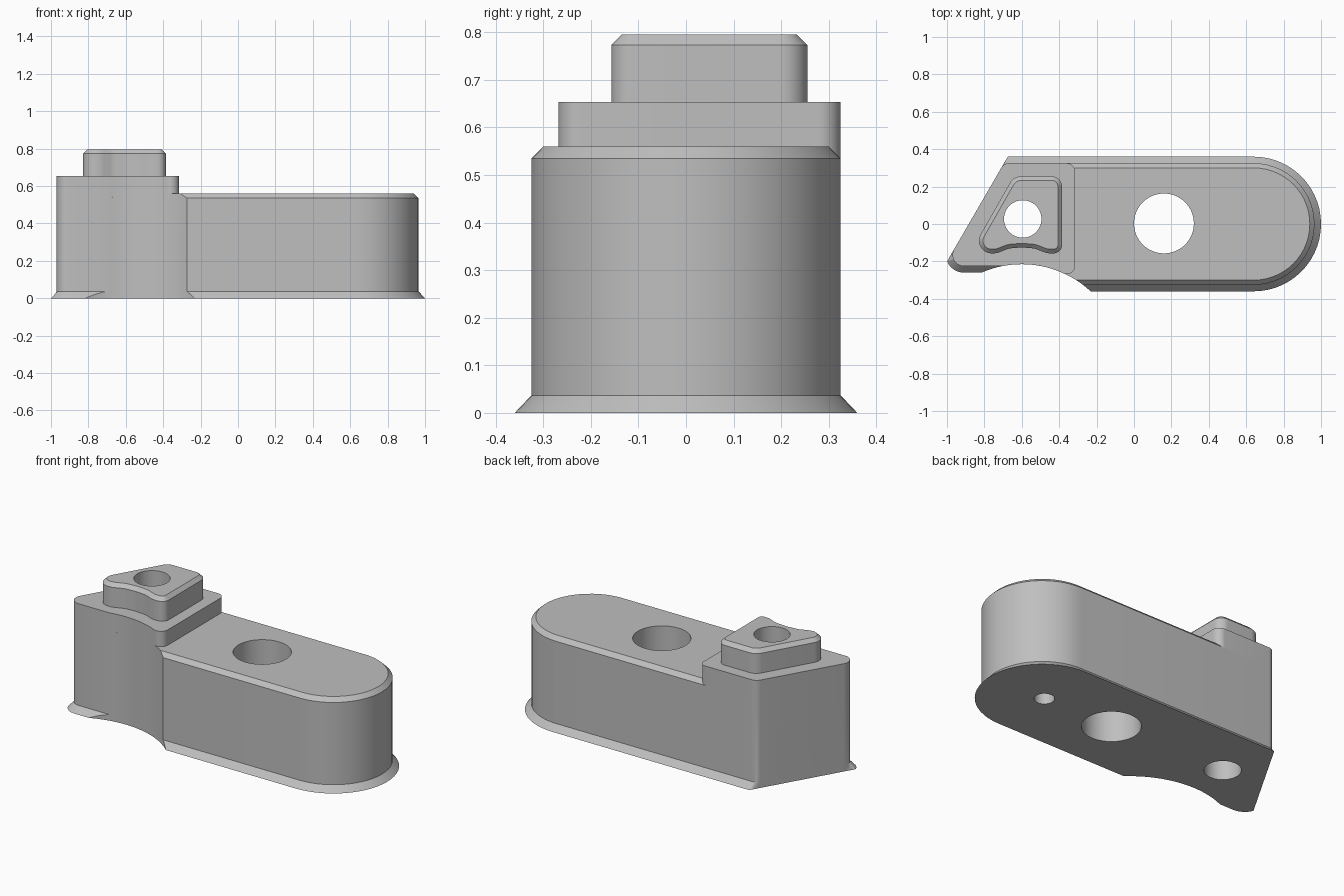
import bpy, bmesh, math
from mathutils import Vector

if "Cube" in bpy.data.objects:
    bpy.data.objects.remove(bpy.data.objects["Cube"])

grey = bpy.data.materials.new("plain_grey")
grey.use_nodes = True
COLOUR = (0.52, 0.52, 0.52, 1)
grey.diffuse_color = COLOUR
grey.node_tree.nodes["Principled BSDF"].inputs["Base Color"].default_value = COLOUR

RELIEF_X, RELIEF_Y, RELIEF_R = -0.6, -0.755, 0.54


def slant(y):
    """x of the angled end wall at a given y."""
    return -0.675 + 0.58 * (y - 0.36)


def outline(corners, grow=0.0, steps=14):
    """Offset a counter-clockwise polygon of (x, y, radius) and round its corners."""
    pts = []
    n = len(corners)
    for i, (x, y, r) in enumerate(corners):
        p = Vector((x, y))
        a = (p - Vector(corners[i - 1][:2])).normalized()
        b = (Vector(corners[(i + 1) % n][:2]) - p).normalized()
        na, nb = Vector((a.y, -a.x)), Vector((b.y, -b.x))
        miter = (na + nb) / (1 + na.dot(nb))
        turn = math.atan2(a.cross(b), a.dot(b))
        p = p + miter * grow
        if r == 0:
            pts.append(p)
            continue
        side = 1 if turn > 0 else -1
        rad = r + grow * side
        centre = p - miter * rad * side
        start = math.atan2(na.y * side, na.x * side)
        for k in range(steps + 1):
            t = start + turn * k / steps
            pts.append(centre + Vector((math.cos(t), math.sin(t))) * rad)
    return pts


def loft(name, corners, levels, trim=False):
    """Stack offset outlines given as (z, grow) and close both ends."""
    bm = bmesh.new()
    rings = []
    for z, grow in levels:
        ring = []
        for p in outline(corners, grow):
            x = max(p.x, slant(p.y)) if trim else p.x
            ring.append(bm.verts.new((x, p.y, z)))
        rings.append(ring)
    for low, high in zip(rings, rings[1:]):
        for i in range(len(low)):
            j = (i + 1) % len(low)
            bm.faces.new((low[i], low[j], high[j], high[i]))
    bm.faces.new(rings[0][::-1])
    bm.faces.new(rings[-1])
    bmesh.ops.remove_doubles(bm, verts=bm.verts, dist=0.0001)
    bmesh.ops.recalc_face_normals(bm, faces=bm.faces)
    mesh = bpy.data.meshes.new(name)
    bm.to_mesh(mesh)
    bm.free()
    mesh.materials.append(grey)
    ob = bpy.data.objects.new(name, mesh)
    bpy.context.collection.objects.link(ob)
    return ob


def cutter(name, x, y, radius, bottom, top, sides=64):
    bpy.ops.mesh.primitive_cylinder_add(vertices=sides, radius=radius, depth=top - bottom,
                                        location=(x, y, (top + bottom) / 2))
    ob = bpy.context.object
    ob.name = name
    ob.hide_render = True
    ob.data.materials.append(grey)
    return ob


def finish(ob, cutters):
    bpy.ops.object.select_all(action="DESELECT")
    ob.select_set(True)
    bpy.context.view_layer.objects.active = ob
    for c in cutters:
        mod = ob.modifiers.new(c.name, "BOOLEAN")
        mod.operation = "DIFFERENCE"
        mod.solver = "EXACT"
        mod.object = c
        bpy.ops.object.modifier_apply(modifier=mod.name)
    bpy.ops.object.shade_smooth_by_angle(angle=math.radians(25))


# Long body with a flared foot and a chamfered top edge
toe = (slant(-0.225), -0.225, 0.06)
heel = (slant(0.325), 0.325, 0.05)
body = loft("body", [toe, (-0.6, -0.225, 0), (-0.45, -0.325, 0),
                     (0.965, -0.325, 0.325), (0.965, 0.325, 0.325), heel],
            [(0, 0.035), (0.037, 0), (0.535, 0), (0.56, -0.025)], trim=True)

# Raised step, its front following the hollow relief
hollow = []
for k in range(15):
    x = -0.704 + k * 0.304 / 14
    hollow.append((x, RELIEF_Y + math.sqrt(RELIEF_R ** 2 - (x - RELIEF_X) ** 2), 0))
step = loft("raised_step", [toe] + hollow + [(-0.315, -0.296, 0.045),
                                             (-0.315, 0.325, 0.045), heel],
            [(0.535, 0), (0.653, 0)])

# Boss on the step
boss = loft("boss", [(-0.878, -0.157, 0.068), (-0.735, -0.157, 0.1), (-0.67, -0.131, 0.1),
                     (-0.6, -0.125, 0.1), (-0.53, -0.131, 0.1), (-0.465, -0.157, 0.1),
                     (-0.385, -0.157, 0.045), (-0.385, 0.255, 0.055), (-0.643, 0.255, 0.07)],
            [(0.645, 0), (0.773, 0), (0.795, -0.022)])

# Hollow front relief and the holes
relief = cutter("relief_cutter", RELIEF_X, RELIEF_Y, RELIEF_R, -0.2, 1, 128)
boss_hole = cutter("boss_hole_cutter", -0.595, 0.027, 0.1, -0.2, 1)
main_hole = cutter("main_hole_cutter", 0.16, 0.003, 0.16, -0.2, 1)
blind_hole = cutter("blind_hole_cutter", 0.625, 0, 0.055, -0.2, 0.3, 40)

finish(body, [relief, boss_hole, main_hole, blind_hole])
finish(step, [boss_hole])
finish(boss, [boss_hole])
for c in (relief, boss_hole, main_hole, blind_hole):
    bpy.data.objects.remove(c)
